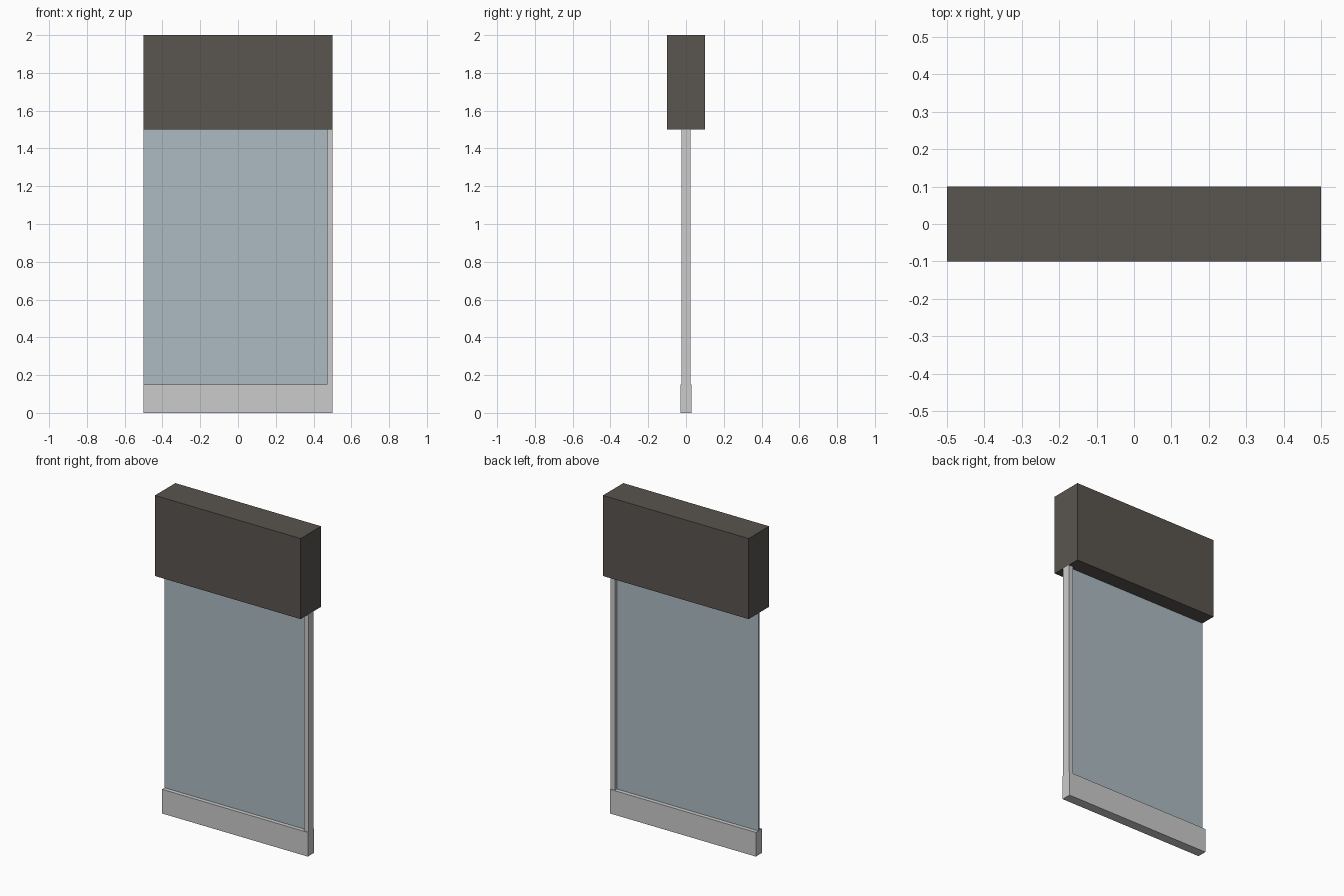
import bpy

if "Cube" in bpy.data.objects:
    bpy.data.objects.remove(bpy.data.objects["Cube"])


def box(name, x, y, z, color=None):
    bpy.ops.mesh.primitive_cube_add(size=1, location=[sum(r) / 2 for r in (x, y, z)])
    ob = bpy.context.object
    ob.name = name
    ob.scale = [r[1] - r[0] for r in (x, y, z)]
    bpy.ops.object.transform_apply(location=False, rotation=False, scale=True)
    if color:
        mat = bpy.data.materials.new(name + "_color")
        mat.diffuse_color = color
        mat.use_nodes = True
        mat.node_tree.nodes["Principled BSDF"].inputs["Base Color"].default_value = mat.diffuse_color
        ob.data.materials.append(mat)
    return ob


# Dark header box
box("header", (-0.5, 0.5), (-0.1, 0.1), (1.5, 2.0), (0.10, 0.09, 0.08, 1))
# Bottom rail
box("bottom_rail", (-0.5, 0.5), (-0.03, 0.03), (0, 0.15))
# Thin glass pane
box("glass", (-0.5, 0.47), (-0.005, 0.005), (0.15, 1.5), (0.42, 0.50, 0.54, 1))
# Side jamb
box("side_jamb", (0.47, 0.5), (-0.025, 0.025), (0.15, 1.5))
